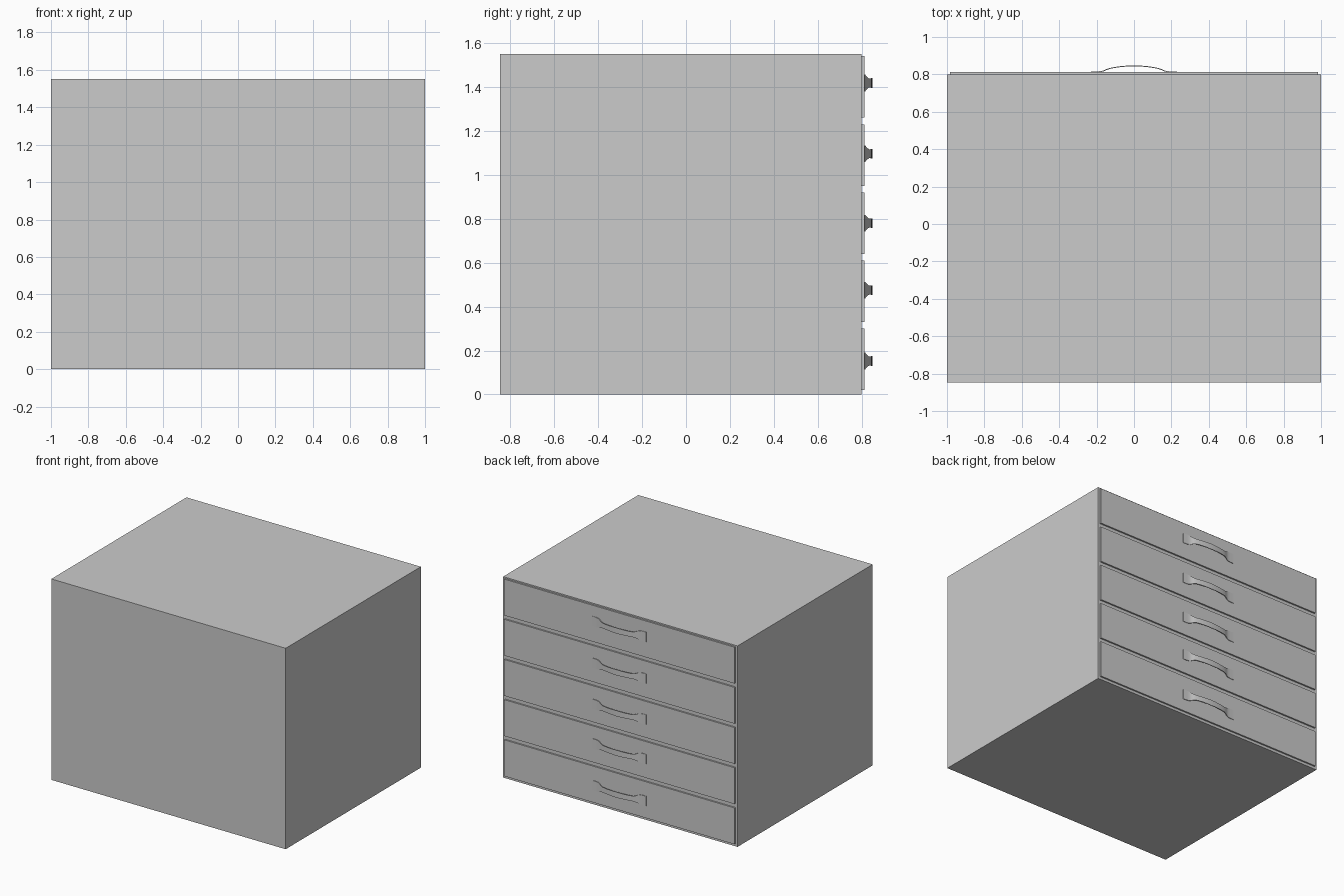
import bpy, bmesh
from mathutils import Matrix, Vector

if "Cube" in bpy.data.objects:
    bpy.data.objects.remove(bpy.data.objects["Cube"])


def make_object(name, bm):
    bmesh.ops.recalc_face_normals(bm, faces=bm.faces)
    mesh = bpy.data.meshes.new(name)
    bm.to_mesh(mesh)
    bm.free()
    obj = bpy.data.objects.new(name, mesh)
    bpy.context.collection.objects.link(obj)
    return obj


def box(name, lo, hi):
    lo, hi = Vector(lo), Vector(hi)
    bm = bmesh.new()
    bmesh.ops.create_cube(bm, size=1, matrix=Matrix.Translation((lo + hi) / 2)
                          @ Matrix.Diagonal((*(hi - lo), 1)))
    return make_object(name, bm)


# Half of the strap handle, centre to foot: x, outer y, half height
HALF = [(0, 0.848, 0.022), (0.035, 0.847, 0.021), (0.07, 0.844, 0.02),
        (0.10, 0.840, 0.02), (0.13, 0.834, 0.02), (0.15, 0.827, 0.025),
        (0.165, 0.820, 0.032), (0.18, 0.817, 0.036), (0.20, 0.816, 0.038),
        (0.23, 0.815, 0.038)]
STRAP = [(-x, y, h) for x, y, h in HALF[:0:-1]] + HALF
THICK = 0.005


def handle(name, z):
    bm = bmesh.new()
    rings = [[bm.verts.new(p) for p in ((x, y, z - h), (x, y, z + h),
                                        (x, y - THICK, z + h), (x, y - THICK, z - h))]
             for x, y, h in STRAP]
    for a, b in zip(rings, rings[1:]):
        for i in range(4):
            j = (i + 1) % 4
            bm.faces.new((a[i], a[j], b[j], b[i]))
    bm.faces.new(rings[0])
    bm.faces.new(rings[-1][::-1])
    obj = make_object(name, bm)
    bpy.ops.object.select_all(action='DESELECT')
    obj.select_set(True)
    bpy.context.view_layer.objects.active = obj
    bpy.ops.object.shade_smooth_by_angle()


# Cabinet body
box("cabinet_body", (-1, -0.847, 0), (1, 0.80, 1.55))

# Drawer fronts with strap handles
for i, hz in enumerate((0.152, 0.475, 0.78, 1.096, 1.418)):
    z0 = 0.02 + 0.31 * i
    box(f"drawer_front_{i + 1}", (-0.983, 0.78, z0), (0.983, 0.812, z0 + 0.28))
    handle(f"drawer_handle_{i + 1}", hz)
